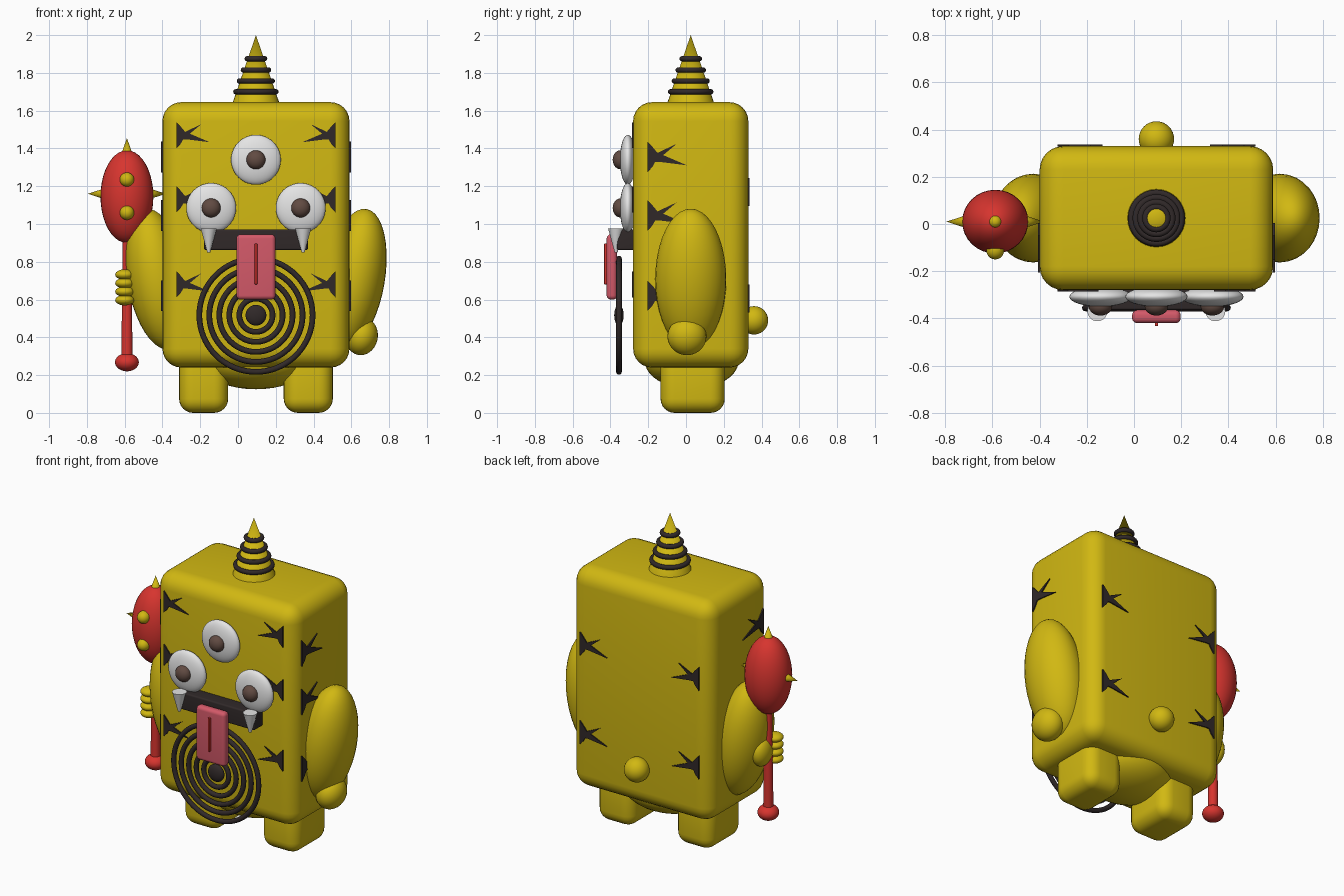
import bpy, bmesh, math
from mathutils import Matrix, Vector

if "Cube" in bpy.data.objects:
    bpy.data.objects.remove(bpy.data.objects["Cube"])

CX, CY = 0.095, 0.025   # body axis


def material(name, *rgb):
    m = bpy.data.materials.new(name)
    m.use_nodes = True
    m.diffuse_color = (*rgb, 1)
    bsdf = next(n for n in m.node_tree.nodes if n.type == 'BSDF_PRINCIPLED')
    bsdf.inputs["Base Color"].default_value = (*rgb, 1)
    bsdf.inputs["Roughness"].default_value = 0.6
    return m


YELLOW = material("mustard_yellow", 0.64, 0.48, 0.006)
DARK = material("charcoal", 0.03, 0.022, 0.022)
RED = material("red", 0.68, 0.035, 0.028)
WHITE = material("white", 0.78, 0.78, 0.78)
BROWN = material("brown", 0.12, 0.07, 0.055)
PINK = material("pink", 0.65, 0.1, 0.14)


def finish(name, mat, smooth=True):
    ob = bpy.context.object
    ob.name = ob.data.name = name
    ob.data.materials.append(mat)
    if smooth:
        bpy.ops.object.shade_smooth_by_angle(angle=math.radians(40))
    return ob


def ball(name, mat, loc, size, tilt=0):
    bpy.ops.mesh.primitive_uv_sphere_add(segments=32, ring_count=20, location=loc)
    ob = bpy.context.object
    ob.data.transform(Matrix.Diagonal((*size, 1)))
    ob.rotation_euler.y = tilt
    return finish(name, mat)


def box(name, mat, lo, hi, bevel):
    lo, hi = Vector(lo), Vector(hi)
    bpy.ops.mesh.primitive_cube_add(size=1, location=(lo + hi) / 2)
    ob = bpy.context.object
    ob.data.transform(Matrix.Diagonal((*(hi - lo), 1)))
    mod = ob.modifiers.new("rounding", 'BEVEL')
    mod.width, mod.segments = bevel, 6
    bpy.ops.object.modifier_apply(modifier=mod.name)
    return finish(name, mat)


def cone(name, mat, base, tip, r1, r2=0):
    base, tip = Vector(base), Vector(tip)
    axis = tip - base
    bpy.ops.mesh.primitive_cone_add(vertices=32, radius1=r1, radius2=r2, depth=axis.length,
                                    location=(base + tip) / 2,
                                    rotation=axis.to_track_quat('Z', 'Y').to_euler())
    return finish(name, mat)


def ring(name, mat, loc, major, minor, rot=(0, 0, 0)):
    bpy.ops.mesh.primitive_torus_add(major_segments=64, minor_segments=12, location=loc,
                                     rotation=rot, major_radius=major, minor_radius=minor)
    return finish(name, mat)


# Trunk, belly, tail
box("body", YELLOW, (-0.40, -0.28, 0.24), (0.59, 0.33, 1.645), 0.1)
ball("belly", YELLOW, (CX, 0.03, 0.28), (0.3, 0.25, 0.155))
ball("tail", YELLOW, (CX, 0.36, 0.49), (0.075, 0.075, 0.075))

# Horn with dark rings that follow its taper
cone("horn", YELLOW, (CX, CY, 1.635), (CX, CY, 2.0), 0.126)
for i, z in enumerate((1.70, 1.757, 1.815, 1.875)):
    ring(f"horn_ring_{i + 1}", DARK, (CX, CY, z), (2.0 - z) * 0.345 + 0.003, 0.014)

# Feet and arms
for side, s in (("left", 1), ("right", -1)):
    x = CX + s * 0.277
    box(side + "_foot", YELLOW, (x - 0.13, -0.135, 0), (x + 0.13, 0.205, 0.32), 0.075)
    ball(side + "_arm", YELLOW, (CX + s * 0.522, CY, 0.708), (0.16, 0.188, 0.377), s * 0.17)
ball("left_hand", YELLOW, (0.655, 0.005, 0.405), (0.085, 0.103, 0.1), 0.2)
ball("right_hand", YELLOW, (-0.565, 0.04, 0.66), (0.055, 0.08, 0.09))
for i in range(4):
    ball(f"right_finger_{i + 1}", YELLOW, (-0.6, -0.04, 0.597 + i * 0.045),
         (0.05, 0.05, 0.028))

# Spiked club
KX, KY = -0.588, 0.01
cone("club_handle", RED, (KX, KY, 0.27), (KX, KY, 0.95), 0.03, 0.022)
ball("club_knob", RED, (KX, KY, 0.268), (0.063, 0.063, 0.048))
ball("club_head", RED, (KX, KY, 1.145), (0.14, 0.135, 0.245))
cone("club_top_spike", YELLOW, (KX, KY, 1.37), (KX, KY, 1.455), 0.03)
for side, s in (("left", 1), ("right", -1)):
    cone(f"club_{side}_spike", YELLOW, (KX + s * 0.12, KY, 1.16), (KX + s * 0.207, KY, 1.16), 0.028)
for i, z in enumerate((1.06, 1.235)):
    ball(f"club_stud_{i + 1}", YELLOW, (KX, -0.11, z), (0.038, 0.04, 0.038))

# Three eyes
for name, x, z in (("top", CX, 1.34), ("right", CX - 0.237, 1.085), ("left", CX + 0.237, 1.085)):
    ball(name + "_eye", WHITE, (x, -0.308, z), (0.132, 0.042, 0.132))
    ball(name + "_pupil", BROWN, (x, -0.348, z), (0.05, 0.04, 0.05))

# Mouth, fangs, tongue
box("mouth", DARK, (-0.18, -0.365, 0.862), (0.37, -0.275, 0.972), 0.01)
for side, s in (("left", 1), ("right", -1)):
    x = CX + s * 0.25
    cone(side + "_fang", WHITE, (x, -0.37, 0.975), (x, -0.37, 0.85), 0.042, 0.008)
box("tongue", PINK, (CX - 0.103, -0.42, 0.6), (CX + 0.103, -0.365, 0.945), 0.022)
box("tongue_groove", RED, (CX - 0.007, -0.433, 0.68), (CX + 0.007, -0.41, 0.897), 0.004)

# Concentric rings on the belly front
for i in range(5):
    ring(f"belly_ring_{i + 1}", DARK, (CX, -0.355, 0.517), 0.3 - i * 0.053, 0.015,
         (math.pi / 2, 0, 0))
ball("belly_ring_core", DARK, (CX, -0.355, 0.517), (0.055, 0.025, 0.055))

# Branching stripe marks: one outline, placed by origin, inward and outward directions
MARK = ((0, .068), (.02, .048), (.045, .018), (.13, .058), (.07, .008), (.175, -.037),
        (.055, -.022), (.035, -.022), (.022, -.045), (0, -.068))


def mark(name, origin, inward, outward, scale):
    origin, inward, outward = Vector(origin), Vector(inward), Vector(outward)
    bm = bmesh.new()
    face = bm.faces.new([bm.verts.new(origin + (inward * u + Vector((0, 0, v))) * scale
                                      - outward * 0.002) for u, v in MARK])
    new = bmesh.ops.extrude_face_region(bm, geom=[face])["geom"]
    bmesh.ops.translate(bm, vec=outward * 0.009,
                        verts=[g for g in new if isinstance(g, bmesh.types.BMVert)])
    bmesh.ops.recalc_face_normals(bm, faces=bm.faces)
    mesh = bpy.data.meshes.new(name)
    bm.to_mesh(mesh)
    bm.free()
    mesh.materials.append(DARK)
    bpy.context.collection.objects.link(bpy.data.objects.new(name, mesh))


for side, s in (("left", 1), ("right", -1)):
    edge = CX + s * 0.42
    for i, z in enumerate((1.47, 1.13, 0.68)):
        mark(f"front_{side}_stripe_{i + 1}", (edge, -0.28, z), (-s, 0, 0), (0, -1, 0), 1)
    for i, z in enumerate((1.355, 1.045, 0.62)):
        mark(f"{side}_side_stripe_{i + 1}", (CX + s * 0.495, -0.205, z), (0, 1, 0), (s, 0, 0), 1.2)
    for i, z in enumerate((1.17, 0.605)):
        mark(f"back_{side}_stripe_{i + 1}", (edge, 0.33, z), (-s, 0, 0), (0, 1, 0), 1.1)
